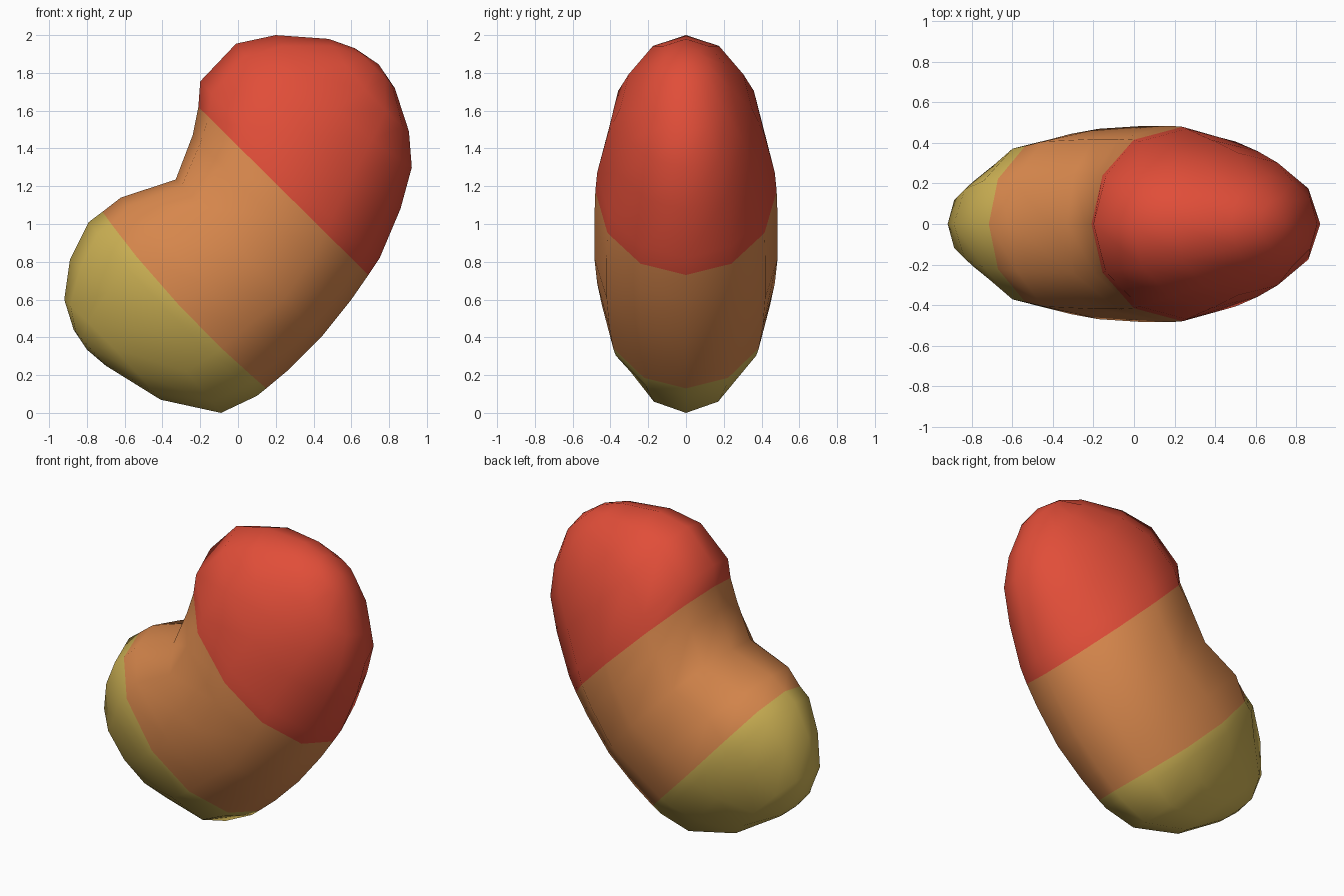
import bpy, bmesh, math

if "Cube" in bpy.data.objects:
    bpy.data.objects.remove(bpy.data.objects["Cube"])

SIDES = 12


def material(name, rgb):
    m = bpy.data.materials.new(name)
    m.diffuse_color = (*rgb, 1)
    m.use_nodes = True
    m.node_tree.nodes["Principled BSDF"].inputs["Base Color"].default_value = m.diffuse_color
    return m


# cross-sections from lower end to upper end:
# outer x, z, inner x, z, half depth, shift of the flanks along the axis, inner roundness
sections = [
    (-.70, .25, -.87, .44, .12, 0, 1),
    (-.41, .07, -.92, .60, .24, .01, .9),
    (-.09, .00, -.89, .81, .34, .03, .9),
    (.10, .09, -.79, 1.01, .43, -.03, .9),
    (.15, .13, -.717, 1.065, .445, -.04, .9),   # yellow / orange edge
    (.27, .23, -.62, 1.14, .47, 0, .7),
    (.44, .40, -.33, 1.235, .485, 0, .6),
    (.60, .60, -.24, 1.47, .485, 0, .7),
    (.69, .73, -.21, 1.62, .48, 0, .9),         # orange / red edge
    (.75, .82, -.20, 1.755, .47, -.02, 1),
    (.86, 1.08, -.01, 1.955, .415, -.06, 1),
    (.92, 1.30, .20, 2.0, .35, -.06, 1),
    (.905, 1.49, .48, 1.98, .24, -.03, 1),
    (.83, 1.72, .62, 1.93, .13, 0, 1),
]
YELLOW_EDGE, RED_EDGE = 4, 8

bm = bmesh.new()
rings = []
for ax, az, bx, bz, w, shift, p in sections:
    cx, cz, rx, rz = (ax + bx) / 2, (az + bz) / 2, (ax - bx) / 2, (az - bz) / 2
    ring = []
    for k in range(SIDES):
        a = 2 * math.pi * k / SIDES
        c, s = math.cos(a), math.sin(a)
        if c < -1e-6:
            c = -abs(c) ** p
        d = shift * s * s * .707
        ring.append(bm.verts.new((cx + rx * c + d, w * s, cz + rz * c + d)))
    rings.append(ring)

# skin between sections, coloured by band
for i in range(len(rings) - 1):
    band = 0 if i < YELLOW_EDGE else 1 if i < RED_EDGE else 2
    for k in range(SIDES):
        n = (k + 1) % SIDES
        f = bm.faces.new((rings[i][k], rings[i][n], rings[i + 1][n], rings[i + 1][k]))
        f.material_index = band

# rounded end caps
for ring, tip, band in ((rings[0], (-.80, 0, .335), 0), (rings[-1], (.745, 0, 1.845), 2)):
    t = bm.verts.new(tip)
    for k in range(SIDES):
        bm.faces.new((ring[k], ring[(k + 1) % SIDES], t)).material_index = band

bmesh.ops.recalc_face_normals(bm, faces=bm.faces)
for f in bm.faces:
    f.smooth = True
mesh = bpy.data.meshes.new("bean")
bm.to_mesh(mesh)
bm.free()
for m in (material("yellow", (.62, .45, .09)),
          material("orange", (.70, .25, .075)),
          material("red", (.75, .075, .04))):
    mesh.materials.append(m)
bean = bpy.data.objects.new("bean", mesh)
bpy.context.collection.objects.link(bean)
